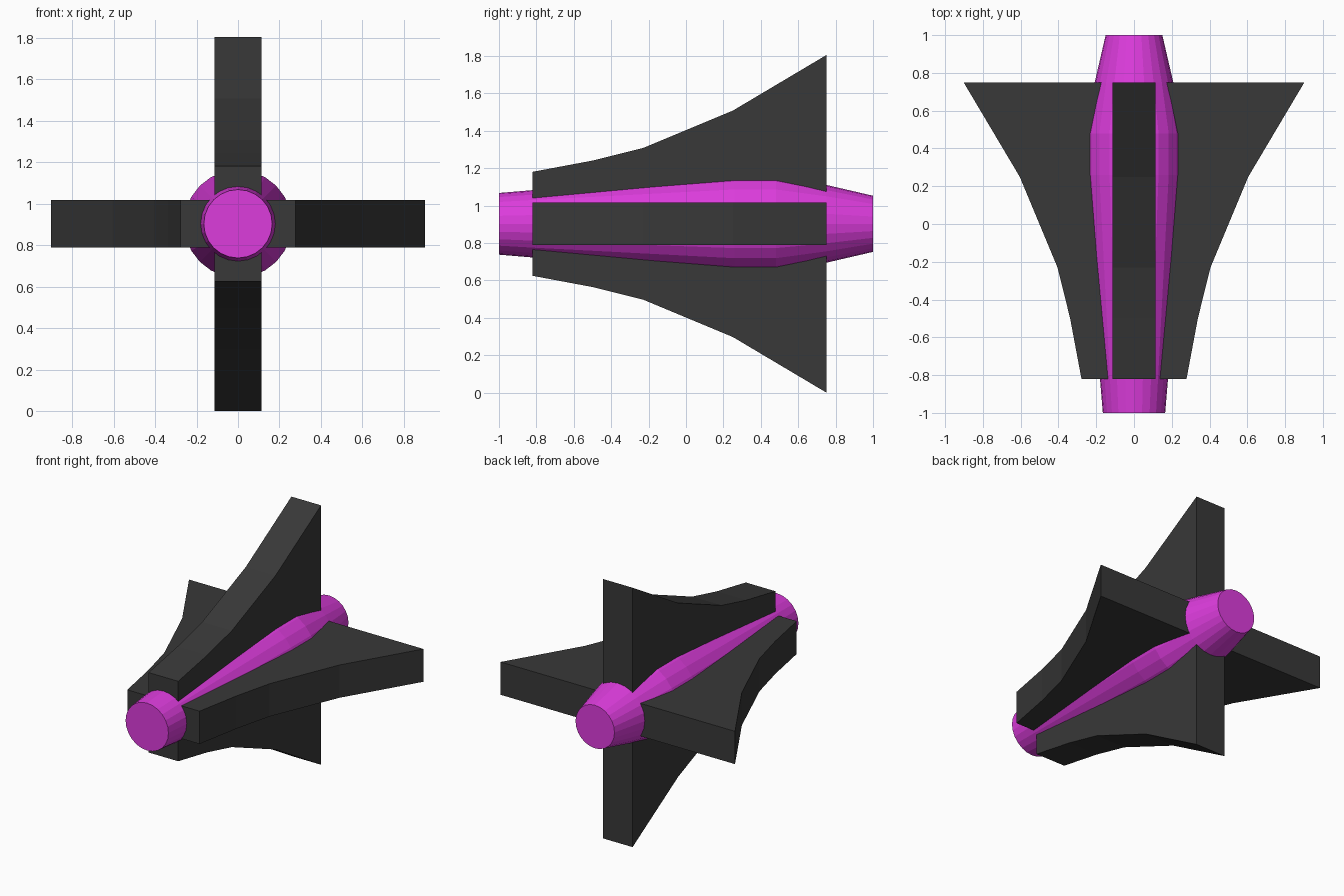
import bpy, bmesh
from math import sin, cos, pi
from mathutils import Matrix, Vector

if "Cube" in bpy.data.objects:
    bpy.data.objects.remove(bpy.data.objects["Cube"])

AXIS_Z = 0.903
SIDES = 24


def material(name, rgb):
    mat = bpy.data.materials.new(name)
    mat.diffuse_color = (*rgb, 1)
    mat.use_nodes = True
    mat.node_tree.nodes["Principled BSDF"].inputs["Base Color"].default_value = mat.diffuse_color
    return mat


def make_object(name, bm, mat):
    bmesh.ops.recalc_face_normals(bm, faces=bm.faces)
    mesh = bpy.data.meshes.new(name)
    bm.to_mesh(mesh)
    bm.free()
    mesh.materials.append(mat)
    obj = bpy.data.objects.new(name, mesh)
    obj.location.z = AXIS_Z
    bpy.context.collection.objects.link(obj)
    return obj


magenta = material("magenta", (0.72, 0.045, 0.72))
charcoal = material("charcoal", (0.04, 0.04, 0.04))

# Body: faceted tapered tube along y, given as (y, radius)
profile = [(-1, 0.165), (-0.82, 0.18), (0.26, 0.26), (0.48, 0.26), (0.75, 0.208), (1, 0.15)]
bm = bmesh.new()
rings = [[bm.verts.new((r * cos(2 * pi * i / SIDES), y, r * sin(2 * pi * i / SIDES)))
          for i in range(SIDES)] for y, r in profile]
for a, b in zip(rings, rings[1:]):
    for i in range(SIDES):
        j = (i + 1) % SIDES
        bm.faces.new((a[i], a[j], b[j], b[i]))
bm.faces.new(rings[0])
bm.faces.new(rings[-1])
make_object("body", bm, magenta)

# Fins: one thick swept outline (y, distance from axis), turned around the body
outline = [(-0.82, 0.12), (-0.82, 0.278), (-0.5, 0.338), (-0.23, 0.405),
           (0.25, 0.605), (0.75, 0.902), (0.75, 0.12)]
HALF_THICK = 0.114
for k, side in enumerate(("top", "right", "bottom", "left")):
    bm = bmesh.new()
    face = bm.faces.new([bm.verts.new((-HALF_THICK, y, d)) for y, d in outline])
    new = bmesh.ops.extrude_face_region(bm, geom=[face])["geom"]
    bmesh.ops.translate(bm, vec=Vector((2 * HALF_THICK, 0, 0)),
                        verts=[v for v in new if isinstance(v, bmesh.types.BMVert)])
    bm.transform(Matrix.Rotation(k * pi / 2, 4, 'Y'))
    make_object(side + "_fin", bm, charcoal)
